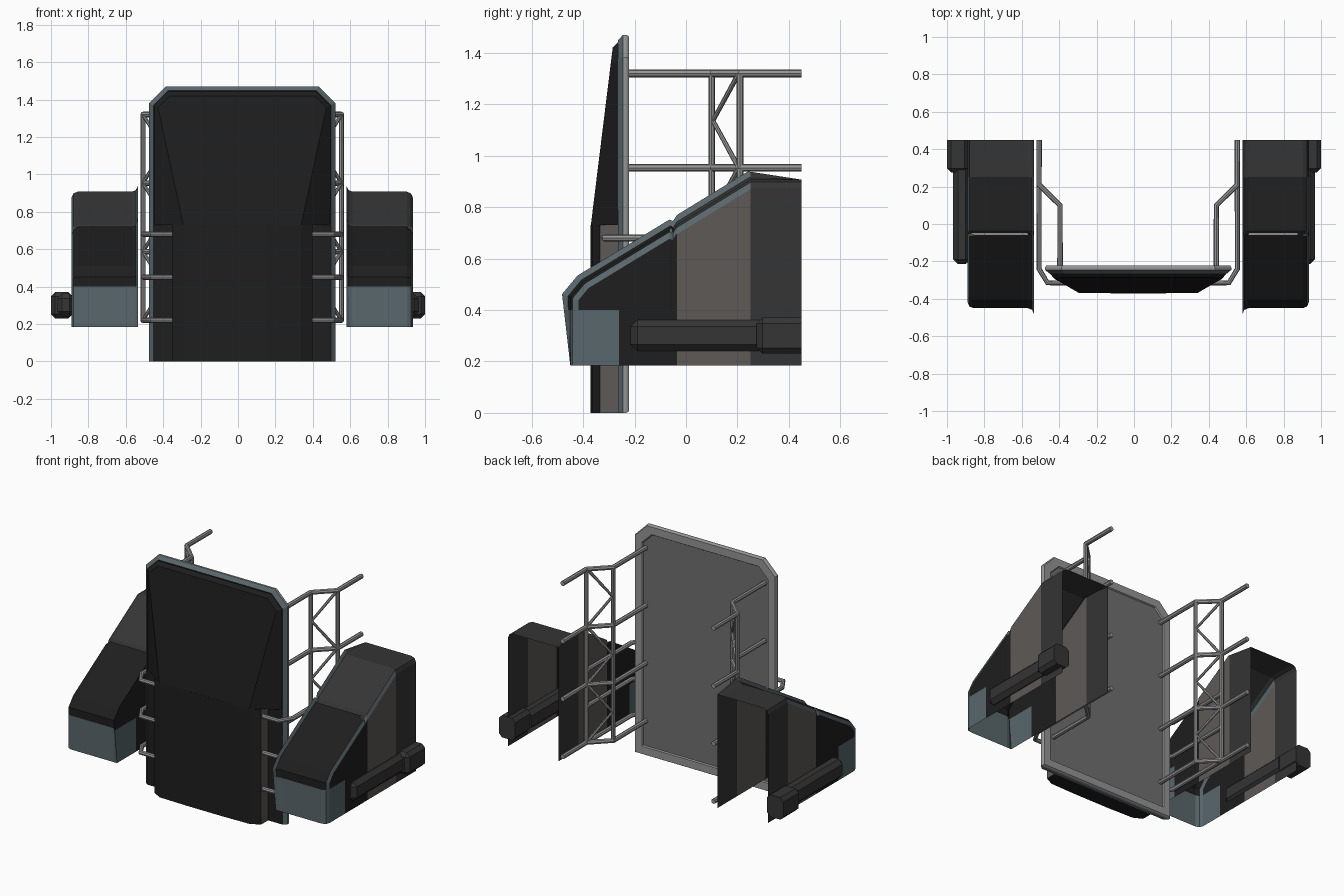
import bpy, bmesh
from mathutils import Vector

if "Cube" in bpy.data.objects:
    bpy.data.objects.remove(bpy.data.objects["Cube"])

CX = 0.0225  # mirror plane of the panel, rails and pods


def material(name, r, g, b):
    m = bpy.data.materials.new(name)
    m.diffuse_color = (r, g, b, 1)
    m.use_nodes = True
    m.node_tree.nodes["Principled BSDF"].inputs["Base Color"].default_value = m.diffuse_color
    return m


BLACK = material("black", .013, .013, .013)
DARK = material("dark_grey", .035, .035, .035)
BROWN = material("warm_grey", .11, .10, .095)
BLUE = material("blue_grey", .10, .135, .15)
MID = material("mid_grey", .16, .16, .16)
LIGHT = material("light_grey", .30, .30, .30)


def finish(bm, name, mats, normals=True):
    if normals:
        bmesh.ops.recalc_face_normals(bm, faces=bm.faces[:])
    me = bpy.data.meshes.new(name)
    bm.to_mesh(me)
    bm.free()
    for m in mats:
        me.materials.append(m)
    ob = bpy.data.objects.new(name, me)
    bpy.context.collection.objects.link(ob)
    return ob


def loft(bm, rings):
    """Join closed rings of points with quads and cap both ends."""
    vs = [[bm.verts.new(p) for p in r] for r in rings]
    n = len(vs[0])
    bands = []
    for a, b in zip(vs, vs[1:]):
        bands.append([bm.faces.new((a[i], a[(i + 1) % n], b[(i + 1) % n], b[i]))
                      for i in range(n)])
    return bands, bm.faces.new(vs[0]), bm.faces.new(vs[-1])


# Back plate: chamfered outline, blue front chamfer, recessed back sheet
def plate_ring(d, y):
    w, t, c = .4975 - d, 1.47 - d, .088 - d * .4
    b = 0 if y < -.23 else d
    half = [(w, b), (w, t - c), (w - c, t)]
    pts = half + [(-x, z) for x, z in reversed(half)]
    return [(CX + x, y, z) for x, z in pts]


bm = bmesh.new()
bands, front, back = loft(bm, [
    plate_ring(.022, -.265), plate_ring(0, -.245), plate_ring(0, -.232),
    plate_ring(.006, -.222), plate_ring(.055, -.222), plate_ring(.06, -.23)])
for f in bands[0]:
    f.material_index = 1
for band in bands[1:]:
    for f in band:
        f.material_index = 2
back.material_index = 3
finish(bm, "back_plate", [BLACK, BLUE, LIGHT, MID])

# Upper sloping cover
bm = bmesh.new()
outer = [(.475, -.26, .73), (.475, -.26, 1.37), (.40, -.26, 1.447)]
inner = [(.315, -.37, .73), (.45, -.292, 1.36), (.385, -.285, 1.42)]
loft(bm, [[(CX + x, y, z) for x, y, z in r] +
          [(CX - x, y, z) for x, y, z in reversed(r)] for r in (outer, inner)])
finish(bm, "upper_cover", [BLACK])

# Lower body
bm = bmesh.new()
half = [(.375, -.255), (.375, -.335), (.315, -.366), (.12, -.371)]
sec = half + [(-x, y) for x, y in reversed(half)]
bands, _, _ = loft(bm, [[(CX + x, y, z) for x, y in sec] for z in (0, .73)])
for i in (0, len(sec) - 2):
    bands[0][i].material_index = 1
finish(bm, "lower_body", [BLACK, BROWN])


# Tube rails
def tubes(name, paths, radius):
    cu = bpy.data.curves.new(name, 'CURVE')
    cu.dimensions = '3D'
    cu.bevel_depth = radius
    cu.bevel_resolution = 2
    cu.use_fill_caps = True
    for path in paths:
        sp = cu.splines.new('POLY')
        sp.points.add(len(path) - 1)
        for p, co in zip(sp.points, path):
            p.co = (*co, 1)
    cu.materials.append(LIGHT)
    ob = bpy.data.objects.new(name, cu)
    bpy.context.collection.objects.link(ob)
    bpy.ops.object.select_all(action='DESELECT')
    ob.select_set(True)
    bpy.context.view_layer.objects.active = ob
    bpy.ops.object.convert(target='MESH')
    bpy.ops.object.shade_smooth_by_angle()


RAILS = [.22, .587, .953, 1.32]


def side_frame(s, tag):
    def P(x, y, z):
        return (CX + s * x, y, z)
    rails = [[P(.53, .45, z), P(.53, .21, z), P(.418, .10, z), P(.418, -.225, z)]
             for z in RAILS]
    tubes(tag + "_rails", rails, .015)
    posts = [[P(.53, .21, .22), P(.53, .21, 1.32)],
             [P(.418, .10, .22), P(.418, .10, 1.32)]]
    tubes(tag + "_posts", posts, .013)
    braces = []
    for a, b in zip(RAILS, RAILS[1:]):
        braces.append([P(.53, .205, a), P(.42, .105, (a + b) / 2), P(.53, .205, b)])
    tubes(tag + "_braces", braces, .010)
    tubes(tag + "_brackets", [[P(.37, -.315, z), P(.485, -.315, z), P(.53, -.24, z),
                               P(.53, .21, z)] for z in (.22, .45, .68)], .014)


# Side pod: chamfered shell open at the back and bottom
PROFILE = [(-.45, .185), (-.45, .45), (-.40, .51), (-.055, .72),
           (.25, .907), (.45, .907), (.45, .185)]


def pod(s, tag):
    xa, xb = CX + s * .5575, CX + s * .9125
    bm = bmesh.new()
    bands, _, _ = loft(bm, [[(x, y, z) for y, z in PROFILE] for x in (xa, xb)])
    bm.normal_update()
    edges = [e for e in bm.edges
             if abs(e.verts[0].co.x - e.verts[1].co.x) < 1e-5
             and not all(v.co.z < .19 for v in e.verts)
             and not all(v.co.y > .449 for v in e.verts)]
    bmesh.ops.bevel(bm, geom=edges, offset=.032, segments=2, profile=.5,
                    affect='EDGES', clamp_overlap=True)
    # section lines and the seam across the roof
    for co, no in [((0, y, 0), (0, 1, 0)) for y in (-.26, -.065, -.05, -.035, .25)] + \
            [((0, 0, .4), (0, 0, 1))]:
        bmesh.ops.bisect_plane(bm, geom=bm.verts[:] + bm.edges[:] + bm.faces[:],
                               plane_co=co, plane_no=no, dist=1e-5)
    mid = (xa + xb) / 2
    for v in bm.verts:
        if abs(v.co.y + .05) < 1e-3 and v.co.z > .55:
            v.co.z -= .014
            v.co.x += (mid - v.co.x) * .03
    bmesh.ops.recalc_face_normals(bm, faces=bm.faces[:])
    bm.normal_update()
    opened = [f for f in bm.faces if f.normal.z < -.9 or f.normal.y > .9]
    bmesh.ops.delete(bm, geom=opened, context='FACES')
    for f in bm.faces:
        c, nx = f.calc_center_median(), abs(f.normal.x)
        if c.z < .4 and c.y < -.26:
            f.material_index = 3
        elif nx > .97:
            f.material_index = 0 if c.y < -.04 else 2 if c.y < .25 else 1
        elif nx > .5:
            f.material_index = 3 if c.y < .25 else 1
        else:
            f.material_index = 1 if c.y > -.05 else 0
    finish(bm, tag + "_pod", [BLACK, DARK, BROWN, BLUE], normals=False)


# Bars and end blocks along the outer side of the pods
def bevel_box(name, lo, hi, bevel, mat):
    bm = bmesh.new()
    bmesh.ops.create_cube(bm, size=1)
    lo, hi = Vector(lo), Vector(hi)
    for v in bm.verts:
        v.co = Vector([(a + b) / 2 + c * (b - a) for a, b, c in zip(lo, hi, v.co)])
    edges = [e for e in bm.edges
             if abs(e.verts[0].co.y - e.verts[1].co.y) > 1e-4
             or all(v.co.y < lo.y + 1e-4 for v in e.verts)]
    bmesh.ops.bevel(bm, geom=edges, offset=bevel, segments=1, affect='EDGES')
    finish(bm, name, [mat])


def arm(s, tag):
    def box(name, x0, x1, y0, y1, z0, z1, b):
        xs = sorted((s * x0, s * x1))
        bevel_box(tag + name, (xs[0], y0, z0), (xs[1], y1, z1), b, DARK)
    box("_bar", .875, .967, -.215, .30, .24, .362, .026)
    box("_bar_block", .885, 1.0, .275, .45, .23, .37, .022)


for s, tag in ((1, "right"), (-1, "left")):
    side_frame(s, tag)
    pod(s, tag)
    arm(s, tag)
